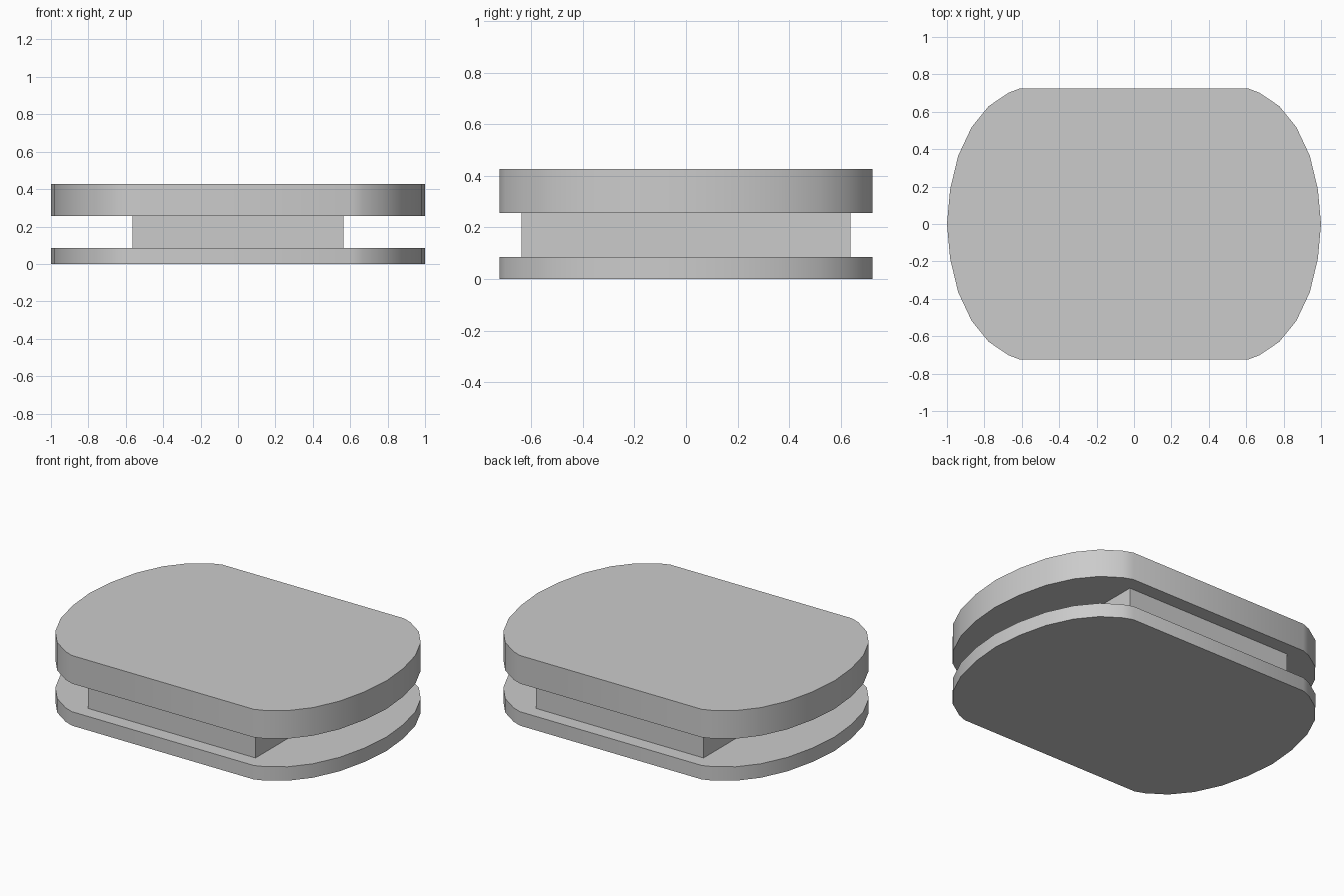
import bpy
import bmesh
import math

cube = bpy.data.objects.get("Cube")
if cube:
    bpy.data.objects.remove(cube, do_unlink=True)

grey = bpy.data.materials.new("light grey")
grey.use_nodes = True
colour = (0.6, 0.6, 0.6, 1)
grey.diffuse_color = colour
grey.node_tree.nodes["Principled BSDF"].inputs["Base Color"].default_value = colour


def slab(name, outline, bottom, top):
    """Extrude a flat outline between two heights."""
    bm = bmesh.new()
    base = bm.faces.new([bm.verts.new((x, y, bottom)) for x, y in outline])
    up = bmesh.ops.extrude_face_region(bm, geom=[base], use_keep_orig=True)
    verts = [v for v in up["geom"] if isinstance(v, bmesh.types.BMVert)]
    bmesh.ops.translate(bm, verts=verts, vec=(0, 0, top - bottom))
    bmesh.ops.recalc_face_normals(bm, faces=bm.faces)
    mesh = bpy.data.meshes.new(name)
    bm.to_mesh(mesh)
    bm.free()
    mesh.materials.append(grey)
    obj = bpy.data.objects.new(name, mesh)
    bpy.context.collection.objects.link(obj)
    bpy.ops.object.select_all(action="DESELECT")
    obj.select_set(True)
    bpy.context.view_layer.objects.active = obj
    bpy.ops.object.shade_smooth_by_angle(angle=math.radians(30))
    return obj


# Rounded plate outline: one quarter, mirrored to the other three
quarter = [(1, 0), (0.983, 0.186), (0.94, 0.365), (0.868, 0.518),
           (0.777, 0.63), (0.67, 0.702), (0.612, 0.724)]
right_end = [(x, -y) for x, y in reversed(quarter[1:])] + quarter
plate = right_end + [(-x, -y) for x, y in right_end]

# Rectangular core outline
core = [(-0.565, -0.638), (0.565, -0.638), (0.565, 0.638), (-0.565, 0.638)]

slab("bottom_plate", plate, 0, 0.085)
slab("middle_core", core, 0.085, 0.256)
slab("top_plate", plate, 0.256, 0.427)
